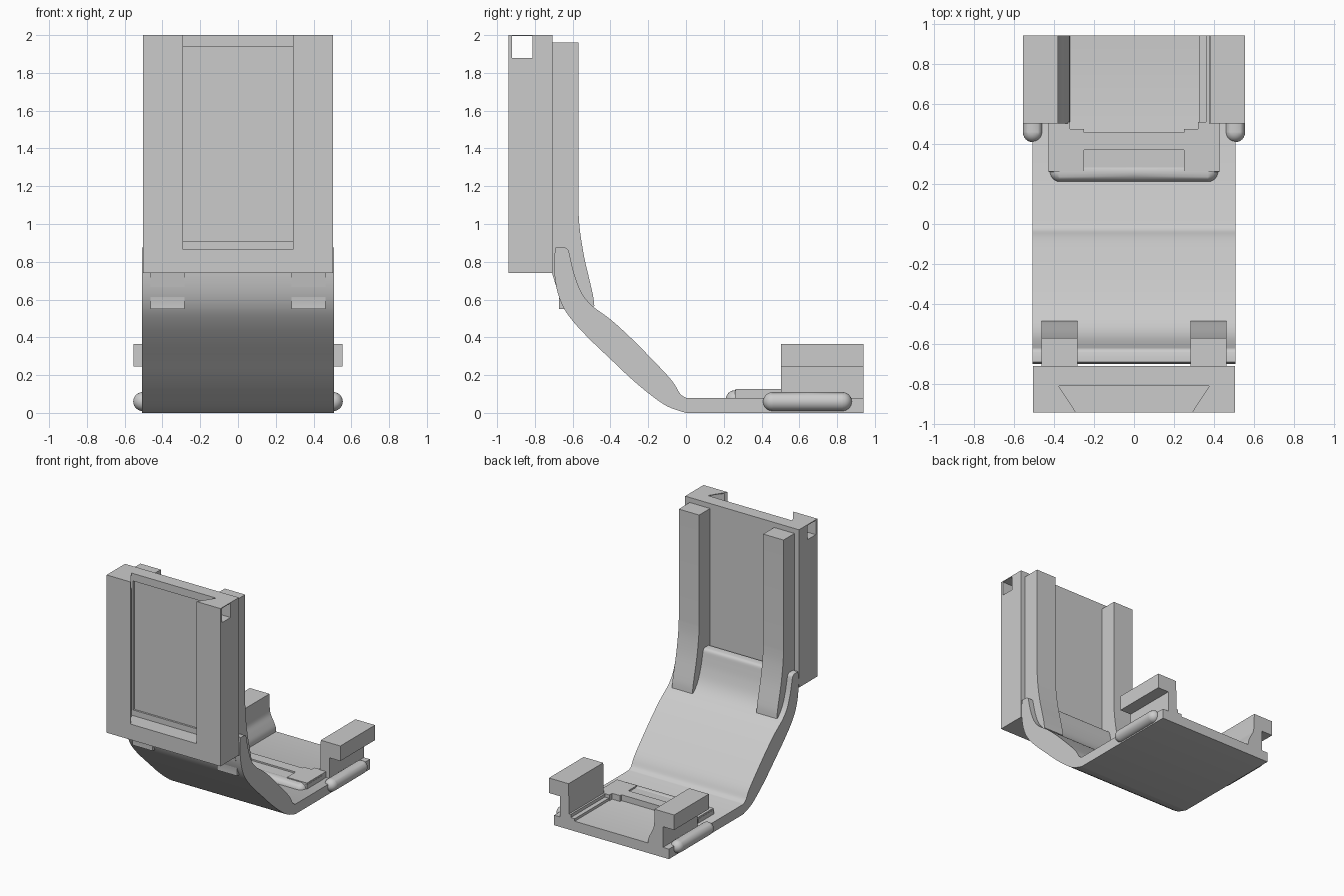
import bpy
import bmesh
import math
from mathutils import Vector, Matrix

if "Cube" in bpy.data.objects:
    bpy.data.objects.remove(bpy.data.objects["Cube"])

grey = bpy.data.materials.new("plain grey")
grey.diffuse_color = (0.6, 0.6, 0.6, 1)
grey.use_nodes = True
grey.node_tree.nodes["Principled BSDF"].inputs["Base Color"].default_value = grey.diffuse_color


def finish(name, bm, smooth=False):
    """Turn a bmesh into a named, coloured object."""
    bmesh.ops.recalc_face_normals(bm, faces=bm.faces)
    mesh = bpy.data.meshes.new(name)
    bm.to_mesh(mesh)
    bm.free()
    mesh.materials.append(grey)
    ob = bpy.data.objects.new(name, mesh)
    bpy.context.collection.objects.link(ob)
    if smooth:
        bpy.ops.object.select_all(action='DESELECT')
        ob.select_set(True)
        bpy.context.view_layer.objects.active = ob
        bpy.ops.object.shade_smooth_by_angle(angle=math.radians(30))
    return ob


def prism(name, profile, axis, lo, hi, smooth=False):
    """Extrude a closed 2D profile along one axis."""
    def place(a, b, t):
        return {'x': (t, a, b), 'y': (a, t, b), 'z': (a, b, t)}[axis]
    bm = bmesh.new()
    face = bm.faces.new([bm.verts.new(place(a, b, lo)) for a, b in profile])
    ext = bmesh.ops.extrude_face_region(bm, geom=[face])
    moved = [g for g in ext['geom'] if isinstance(g, bmesh.types.BMVert)]
    bmesh.ops.translate(bm, verts=moved, vec=Vector(place(0, 0, hi - lo)))
    return finish(name, bm, smooth)


def box(name, x0, x1, y0, y1, z0, z1):
    return prism(name, [(x0, y0), (x1, y0), (x1, y1), (x0, y1)], 'z', z0, z1)


def spline(pts, steps=4):
    """Smooth curve through the given points."""
    p = [Vector(q) for q in [pts[0]] + pts + [pts[-1]]]
    out = []
    for a, b, c, d in zip(p, p[1:], p[2:], p[3:]):
        for i in range(steps):
            t = i / steps
            out.append(0.5 * (2 * b + (c - a) * t + (2 * a - 5 * b + 4 * c - d) * t * t
                              + (3 * b - a - 3 * c + d) * t ** 3))
    return [tuple(q) for q in out + [p[-1]]]


def capsule(name, centre, length, radius, turn):
    """Round-ended rod, laid along x or y."""
    bm = bmesh.new()
    bmesh.ops.create_uvsphere(bm, u_segments=24, v_segments=12, radius=radius)
    # split the equator so the tube stays straight between the caps
    bmesh.ops.bisect_plane(bm, geom=bm.verts[:] + bm.edges[:] + bm.faces[:],
                           plane_co=(0, 0, 0), plane_no=(0, 0, 1), clear_inner=True)
    rim = [e for e in bm.edges if e.is_boundary]
    ext = bmesh.ops.extrude_edge_only(bm, edges=rim)
    bmesh.ops.translate(bm, vec=(0, 0, half := length / 2 - radius),
                        verts=bm.verts[:])
    low = [g for g in ext['geom'] if isinstance(g, bmesh.types.BMVert)]
    for v in low:
        v.co.z = 0
    bmesh.ops.mirror(bm, geom=bm.verts[:] + bm.edges[:] + bm.faces[:],
                     axis='Z', merge_dist=1e-4)
    bm.transform(Matrix.Translation(centre) @ Matrix.Rotation(math.pi / 2, 4, turn))
    return finish(name, bm, True)


def cut(target, cutter):
    mod = target.modifiers.new("cut", 'BOOLEAN')
    mod.operation = 'DIFFERENCE'
    mod.solver = 'EXACT'
    mod.object = cutter
    bpy.context.view_layer.objects.active = target
    bpy.ops.object.modifier_apply(modifier=mod.name)
    bpy.data.objects.remove(cutter)


# Curved sheet running from the upright panel down into the flat base
inner = spline([(0, 0.08), (-0.03, 0.10), (-0.06, 0.15), (-0.10, 0.20), (-0.20, 0.305),
                (-0.30, 0.405), (-0.40, 0.495), (-0.50, 0.57), (-0.555, 0.64),
                (-0.59, 0.73), (-0.61, 0.81), (-0.622, 0.86), (-0.64, 0.875)])
outer = spline([(-0.69, 0.875), (-0.70, 0.79), (-0.685, 0.66), (-0.65, 0.56),
                (-0.59, 0.475), (-0.50, 0.38), (-0.40, 0.285), (-0.30, 0.19),
                (-0.20, 0.105), (-0.10, 0.035), (0, 0)])
prism("curved_base", [(0.94, 0), (0.94, 0.08)] + inner + outer, 'x', -0.507, 0.507, True)

# Upright panel with a dovetail slot, a shallow inner recess and a cross hole
panel = box("upright_panel", -0.503, 0.503, -0.94, -0.708, 0.74, 2.0)
cut(panel, prism("slot_cutter", [(-0.277, -0.96), (0.277, -0.96), (0.375, -0.81),
                                 (-0.375, -0.81)], 'z', 0.865, 2.1))
cut(panel, box("recess_cutter", -0.36, 0.36, -0.85, -0.795, 0.91, 1.94))
cut(panel, box("hole_cutter", -0.6, 0.6, -0.92, -0.812, 1.88, 1.994))

# Two rails on the back of the panel, flaring into the sheet
rail = [(-0.709, 1.96), (-0.57, 1.96)] + spline(
    [(-0.57, 1.08), (-0.562, 0.97), (-0.54, 0.83), (-0.51, 0.70), (-0.492, 0.62),
     (-0.485, 0.565)]) + [(-0.56, 0.55), (-0.672, 0.55), (-0.672, 0.62), (-0.709, 0.74)]
for side, lo, hi in (("left", -0.463, -0.283), ("right", 0.283, 0.463)):
    prism(side + "_rail", rail, 'x', lo, hi, True)

# Overhanging side arms: a filleted foot on the left, a stepped foot on the right
top = [(0.38, 0.365), (0.553, 0.365), (0.553, 0.245), (0.455, 0.245), (0.455, 0.07)]
fillet = spline([(0.32, 0.07), (0.325, 0.115), (0.345, 0.16), (0.37, 0.21), (0.378, 0.26)])
step = [(0.325, 0.07), (0.325, 0.10), (0.36, 0.10), (0.36, 0.125), (0.375, 0.125)]
prism("left_arm", [(-x, z) for x, z in fillet + top], 'y', 0.502, 0.94, True)
prism("right_arm", step + top, 'y', 0.502, 0.94)

# Side rollers and the rounded front lip
for side, s in (("left", -1), ("right", 1)):
    capsule(side + "_roller", (s * 0.505, 0.643, 0.06), 0.47, 0.05, 'X')
capsule("front_lip", (0, 0.26, 0.07), 0.84, 0.05, 'Y')

# Raised pad in front of the arms, with a notch in its front edge
box("pad_floor", -0.428, 0.428, 0.26, 0.455, 0.07, 0.115)
right = [(0.25, 0.37), (0.25, 0.261), (0.426, 0.261), (0.426, 0.51), (0.32, 0.51),
         (0.32, 0.475), (0.25, 0.475), (0.25, 0.456)]
prism("raised_pad", right + [(-x, y) for x, y in reversed(right)], 'z', 0.07, 0.127)
